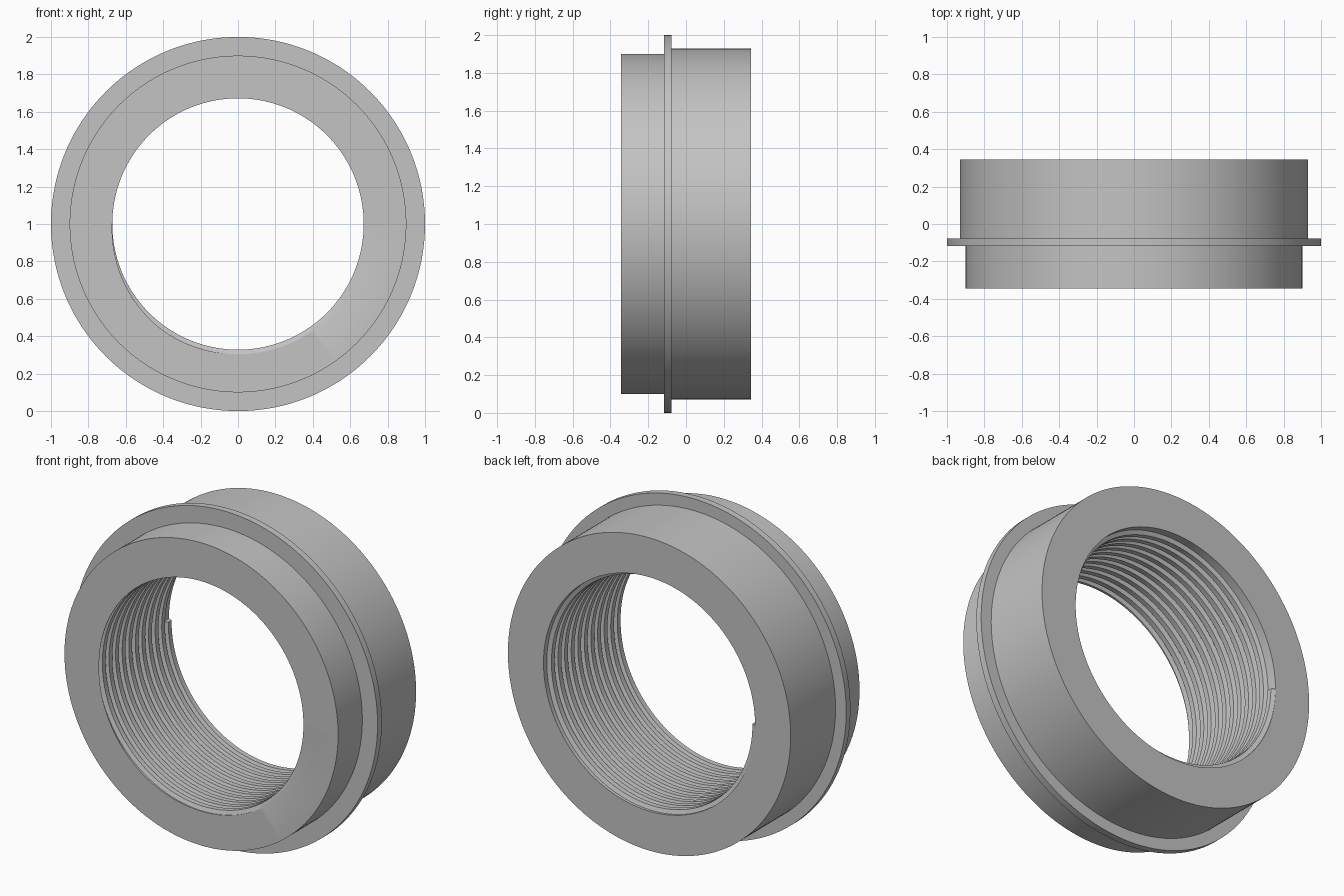
import bpy
import bmesh
from math import cos, sin, tau

cube = bpy.data.objects.get("Cube")
if cube:
    bpy.data.objects.remove(cube)

# Main dimensions
SEGMENTS = 192
HALF = 0.345              # half of the ring depth
CREST, ROOT = 0.672, 0.696
PITCH = 0.0619
CREST_W, ROOT_W = 0.25, 0.4   # half widths of the ridge, in pitches
TURNS = 13

# Outer outline from front to back: (radius, y)
OUTER = [(0.9, -HALF), (0.9, -0.117), (1, -0.117), (1, -0.077),
         (0.93, -0.077), (0.93, HALF)]


def bore_radius(turn, y):
    """Radius of the threaded bore at a fraction of a turn and a depth."""
    u = (HALF - y) / PITCH - ROOT_W - turn
    k = round(u)
    if k < 0:
        return ROOT
    t = (abs(u - k) - CREST_W) / (ROOT_W - CREST_W)
    return CREST + (ROOT - CREST) * min(max(t, 0), 1)


def section(turn):
    """Closed cross-section of the ring: bore from back to front, then outside."""
    points = [(bore_radius(turn, HALF), HALF)]
    for k in range(-1, TURNS):
        for off in (-ROOT_W, -CREST_W, CREST_W, ROOT_W):
            y = HALF - PITCH * (ROOT_W + k + turn + off)
            y = min(max(y, -HALF), HALF)
            points.append((bore_radius(turn, y), y))
    points.append((bore_radius(turn, -HALF), -HALF))
    return points + OUTER


# Sweep the section around the ring, letting the ridge advance one pitch a turn
bm = bmesh.new()
columns = []
for i in range(SEGMENTS + 1):
    turn = i / SEGMENTS
    c, s = cos(tau * turn), sin(tau * turn)
    columns.append([bm.verts.new((-r * c, y, 1 - r * s))
                    for r, y in section(turn)])
for a, b in zip(columns, columns[1:]):
    for j in range(len(a)):
        n = (j + 1) % len(a)
        bm.faces.new((a[j], a[n], b[n], b[j]))

# End cap where the thread ridge starts at the back face
bm.faces.new(columns[0][5:9])

bmesh.ops.remove_doubles(bm, verts=bm.verts, dist=0.00005)
bmesh.ops.recalc_face_normals(bm, faces=bm.faces)
mesh = bpy.data.meshes.new("threaded_ring")
bm.to_mesh(mesh)
bm.free()
ring = bpy.data.objects.new("threaded_ring", mesh)
bpy.context.collection.objects.link(ring)

# Plain grey material
grey = bpy.data.materials.new("plain_grey")
grey.use_nodes = True
color = (0.55, 0.55, 0.55, 1)
grey.diffuse_color = color
grey.node_tree.nodes["Principled BSDF"].inputs["Base Color"].default_value = color
mesh.materials.append(grey)

# Smooth round walls, sharp rims and thread edges
bpy.ops.object.select_all(action="DESELECT")
ring.select_set(True)
bpy.context.view_layer.objects.active = ring
bpy.ops.object.shade_smooth_by_angle(angle=0.5)
